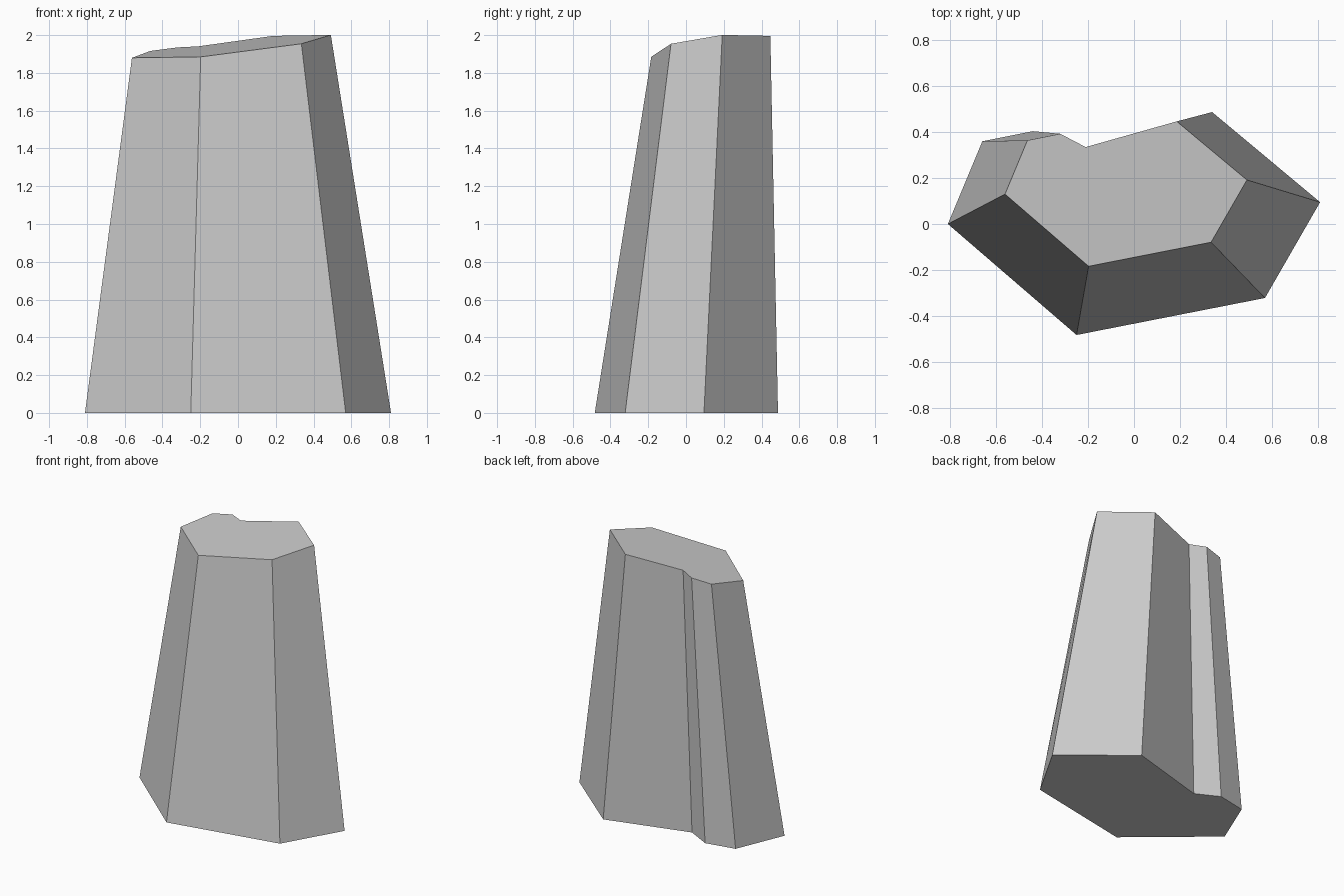
import bpy, bmesh

if "Cube" in bpy.data.objects:
    bpy.data.objects.remove(bpy.data.objects["Cube"])

# Footprint of the rock pillar, counter-clockwise
BASE = [(-0.81, 0.0), (-0.25, -0.483), (0.57, -0.322), (0.81, 0.095),
        (0.34, 0.487), (-0.27, 0.315), (-0.44, 0.404), (-0.66, 0.36)]
SCALE, SHIFT_X, SHIFT_Y = 0.65, -0.035, 0.13


def top_point(x, y):
    # Shrunken, shifted footprint on a sloping top plane
    tx, ty = x * SCALE + SHIFT_X, y * SCALE + SHIFT_Y
    return tx, ty, 1.9265 + 0.1086 * tx + 0.11 * ty


bm = bmesh.new()
low = [bm.verts.new((x, y, 0)) for x, y in BASE]
high = [bm.verts.new(top_point(x, y)) for x, y in BASE]
n = len(BASE)

# Bottom, sloping top and side walls
bm.faces.new(low[::-1])
bm.faces.new(high)
for i in range(n):
    j = (i + 1) % n
    bm.faces.new((low[i], low[j], high[j], high[i]))

mesh = bpy.data.meshes.new("rock_pillar")
bm.to_mesh(mesh)
bm.free()
bpy.context.collection.objects.link(bpy.data.objects.new("rock_pillar", mesh))
